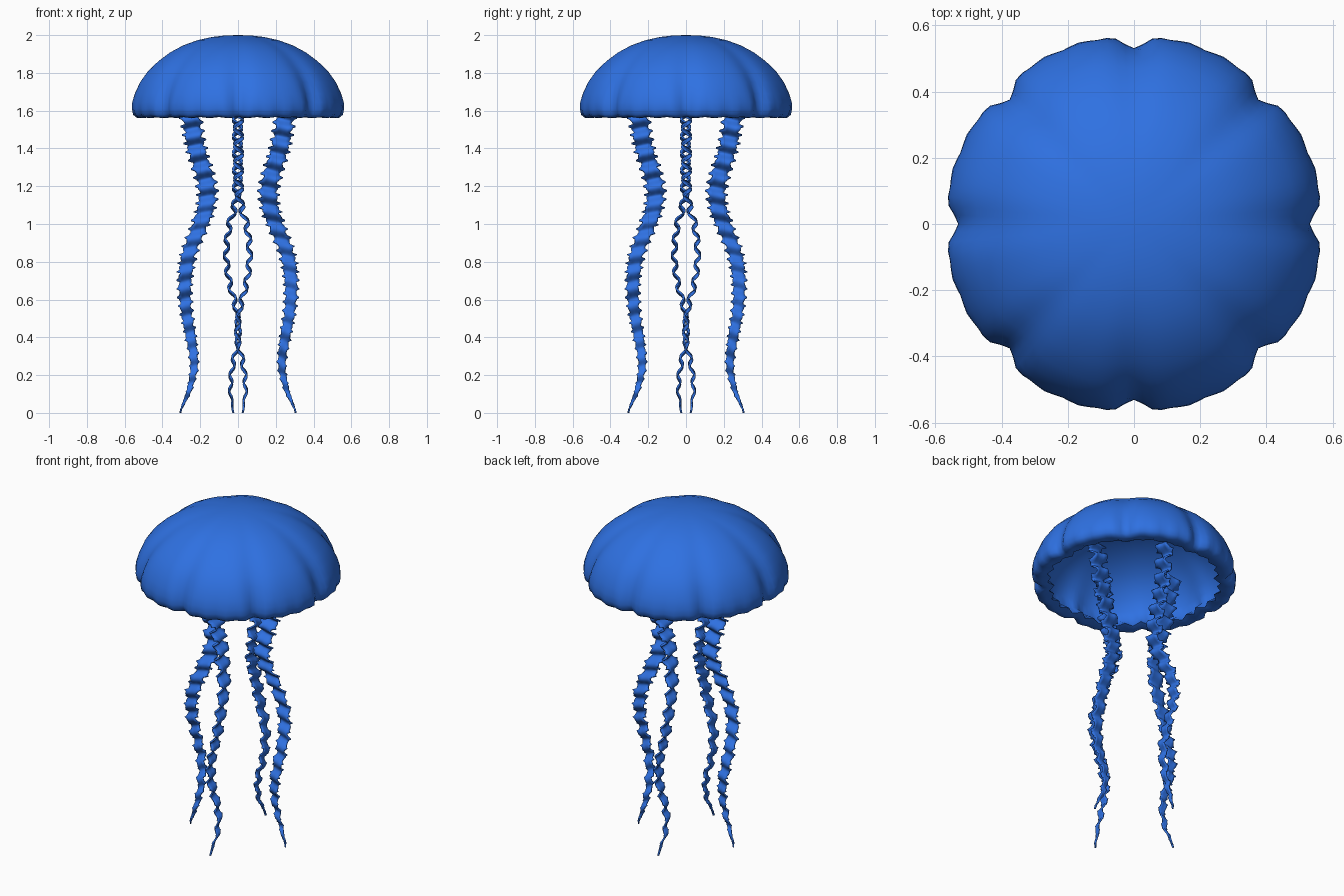
import bpy, bmesh
from math import sin, cos, pi, radians, exp, degrees

if "Cube" in bpy.data.objects:
    bpy.data.objects.remove(bpy.data.objects["Cube"])

blue = bpy.data.materials.new("jelly_blue")
blue.diffuse_color = (0.028, 0.165, 0.76, 1)
blue.use_nodes = True
blue.node_tree.nodes["Principled BSDF"].inputs["Base Color"].default_value = blue.diffuse_color


def finish(name, bm, angle):
    bmesh.ops.recalc_face_normals(bm, faces=bm.faces)
    me = bpy.data.meshes.new(name)
    bm.to_mesh(me)
    bm.free()
    ob = bpy.data.objects.new(name, me)
    bpy.context.collection.objects.link(ob)
    me.materials.append(blue)
    bpy.ops.object.select_all(action='DESELECT')
    ob.select_set(True)
    bpy.context.view_layer.objects.active = ob
    bpy.ops.object.shade_smooth_by_angle(angle=radians(angle))
    return ob


def interp(keys, z):
    # Catmull-Rom through (z, value...) keys sorted by falling z
    n = len(keys)
    i = 0
    while i < n - 2 and z < keys[i + 1][0]:
        i += 1
    a, b, c, d = (keys[min(max(j, 0), n - 1)] for j in (i - 1, i, i + 1, i + 2))
    t = (b[0] - z) / (b[0] - c[0])
    return [0.5 * (2 * q + (r - p) * t + (2 * p - 5 * q + 4 * r - s) * t * t
                   + (3 * q - p - 3 * r + s) * t ** 3)
            for p, q, r, s in zip(a[1:], b[1:], c[1:], d[1:])]


# Bell: lathed profile (radius, z, groove, ripple) with eight lobes and a rippled lip
profile = [(0.07, 1.998, 0, 0), (0.14, 1.99, 0.05, 0), (0.22, 1.973, 0.15, 0),
           (0.30, 1.945, 0.3, 0), (0.37, 1.908, 0.4, 0), (0.435, 1.86, 0.5, 0),
           (0.49, 1.807, 0.6, 0), (0.53, 1.75, 0.75, 0), (0.556, 1.69, 0.9, 0.1),
           (0.568, 1.645, 1, 0.3), (0.570, 1.61, 1, 0.5), (0.564, 1.58, 1, 0.6),
           (0.545, 1.565, 1, 0.6), (0.515, 1.563, 0.9, 0.8), (0.478, 1.574, 0.6, 2.2),
           (0.525, 1.625, 0.8, 0.2), (0.52, 1.68, 0.6, 0), (0.495, 1.738, 0.4, 0),
           (0.455, 1.798, 0.3, 0), (0.40, 1.85, 0.2, 0), (0.33, 1.895, 0.1, 0),
           (0.24, 1.935, 0, 0), (0.13, 1.96, 0, 0)]
SEG = 128
bm = bmesh.new()
rings = []
for r, z, groove, ripple in profile:
    ring = []
    width = 12 - 7 * groove              # grooves are broad near the top, narrow at the rim
    for i in range(SEG):
        a = 2 * pi * i / SEG
        off = (degrees(a) + 22.5) % 45 - 22.5
        wave = cos(32 * a + pi)
        rr = r - 0.036 * groove * exp(-(off / width) ** 2) + 0.006 * ripple * wave
        ring.append(bm.verts.new((rr * cos(a), rr * sin(a), z - 0.004 * min(ripple, 1) * wave)))
    rings.append(ring)
for lo, hi in zip(rings, rings[1:]):
    for i in range(SEG):
        j = (i + 1) % SEG
        bm.faces.new((lo[i], lo[j], hi[j], hi[i]))
for ring, z in ((rings[0], 2.0), (rings[-1], 1.969)):
    tip = bm.verts.new((0, 0, z))
    for i in range(SEG):
        bm.faces.new((ring[i], ring[(i + 1) % SEG], tip))
finish("bell", bm, 75)

# Oral arms: (z, radial centre, half width, sideways sway, ruffle depth)
arm = [(1.72, 0.27, 0.050, 0.0, 0.026), (1.57, 0.250, 0.047, 0.002, 0.024),
       (1.40, 0.220, 0.046, 0.003, 0.023), (1.20, 0.166, 0.046, 0.004, 0.022),
       (1.10, 0.168, 0.044, 0.015, 0.017), (1.00, 0.200, 0.042, 0.045, 0.014),
       (0.85, 0.257, 0.038, 0.062, 0.013), (0.70, 0.281, 0.034, 0.047, 0.013),
       (0.55, 0.275, 0.030, 0.010, 0.013), (0.40, 0.250, 0.026, -0.002, 0.012),
       (0.25, 0.232, 0.020, 0.028, 0.011), (0.12, 0.258, 0.013, 0.040, 0.008),
       (0.00, 0.305, 0.003, 0.025, 0.002)]
ROWS, COLS = 228, 4
for name, ang in (("right_arm", 0), ("back_arm", 90), ("left_arm", 180), ("front_arm", 270)):
    ca, sa = cos(radians(ang)), sin(radians(ang))
    bm = bmesh.new()
    rows = []
    for k in range(ROWS + 1):
        z = 1.72 * (1 - k / ROWS)
        c, w, sway, deep = interp(arm, z)
        row = []
        for m in range(COLS + 1):
            u = 2 * m / COLS - 1
            # frilled edges poke out as narrow spikes
            spike = 1.35 if (k + 3 * (u > 0)) % 6 == 0 else 0.92 + 0.12 * sin(k * 0.9 + u)
            rad = c + u * w * (spike if abs(u) == 1 else 1)
            tan = sway + deep * sin(2 * pi * z / 0.09 + 0.6 * u) * (0.7 + 0.4 * u * u)
            row.append(bm.verts.new((rad * ca - tan * sa, rad * sa + tan * ca, z)))
        rows.append(row)
    for p, q in zip(rows, rows[1:]):
        for m in range(COLS):
            bm.faces.new((p[m], p[m + 1], q[m + 1], q[m]))
    ob = finish(name, bm, 50)
    mod = ob.modifiers.new("thickness", 'SOLIDIFY')
    mod.thickness = 0.01
    mod.offset = 0
